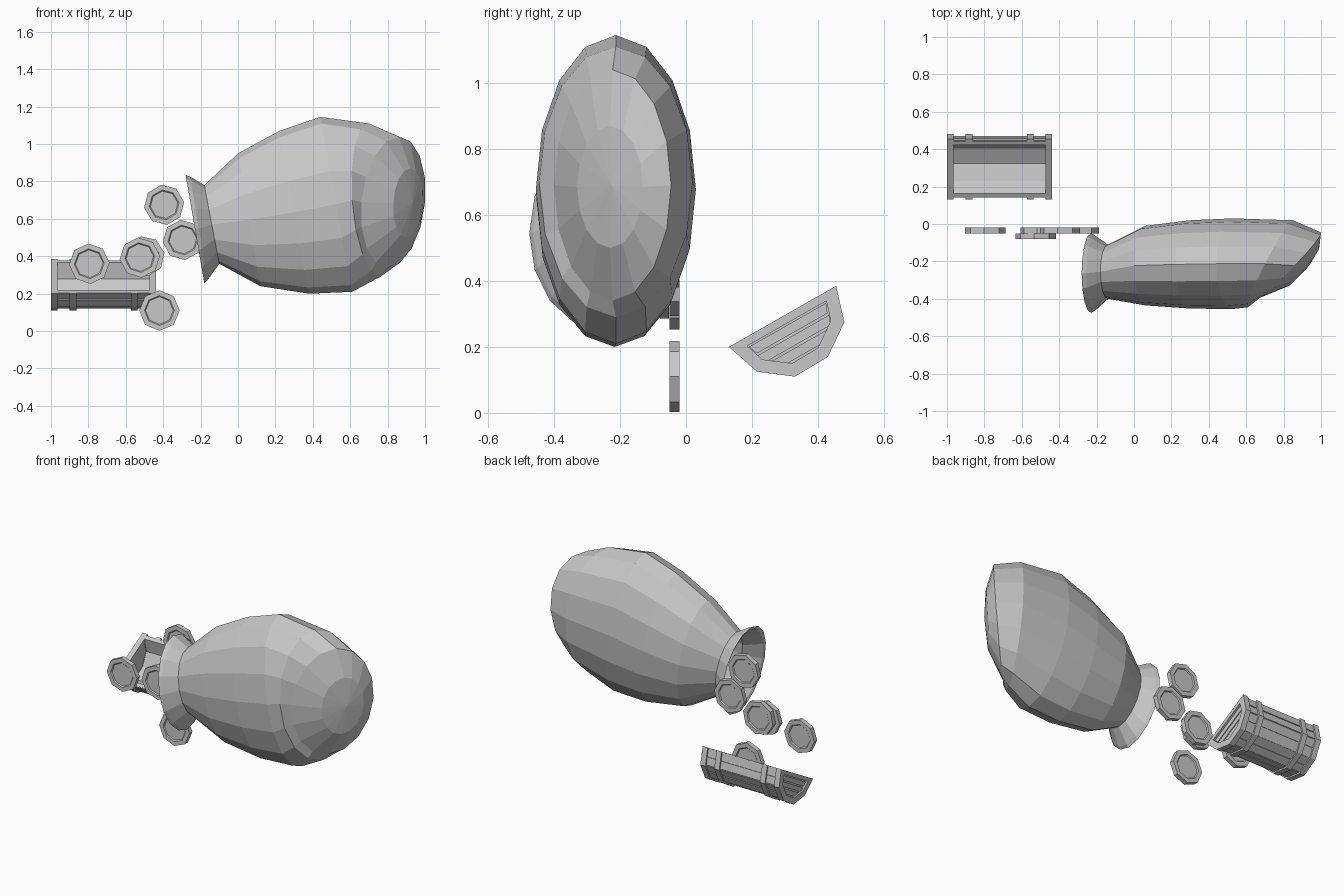
import bpy, bmesh, math
from mathutils import Vector

cube = bpy.data.objects.get("Cube")
if cube:
    bpy.data.objects.remove(cube, do_unlink=True)

# One plain grey for everything
grey = bpy.data.materials.new("plain_grey")
grey.use_nodes = True
grey.diffuse_color = (0.58, 0.58, 0.58, 1)
grey.node_tree.nodes["Principled BSDF"].inputs["Base Color"].default_value = grey.diffuse_color


def finish(name, bm):
    bmesh.ops.recalc_face_normals(bm, faces=bm.faces[:])
    mesh = bpy.data.meshes.new(name)
    bm.to_mesh(mesh)
    bm.free()
    mesh.materials.append(grey)
    obj = bpy.data.objects.new(name, mesh)
    bpy.context.collection.objects.link(obj)
    return obj


def bridge(bm, a, b):
    n = len(a)
    for i in range(n):
        bm.faces.new((a[i], a[(i + 1) % n], b[(i + 1) % n], b[i]))


# Sack: skin of oval rings, each (top x, top z, bottom x, bottom z, front y, back y, skew)
SIDES = 16
inner_rings = [
    (0.30, 0.95, 0.45, 0.35, -0.40, -0.05, 0),
    (0.00, 0.92, 0.12, 0.27, -0.42, -0.03, 0),
    (-0.165, 0.755, -0.09, 0.385, -0.385, -0.125, 0),
    (-0.27, 0.815, -0.175, 0.275, -0.46, -0.065, 0),
]
outer_rings = [
    (-0.28, 0.835, -0.18, 0.255, -0.475, -0.05, 0),
    (-0.255, 0.825, -0.165, 0.27, -0.465, -0.06, 0),
    (-0.18, 0.78, -0.10, 0.36, -0.40, -0.11, 0),
    (0.00, 0.95, 0.12, 0.24, -0.435, -0.01, 0),
    (0.22, 1.07, 0.38, 0.20, -0.452, 0.02, 0),
    (0.44, 1.145, 0.61, 0.21, -0.455, 0.03, 0),
    (0.70, 1.11, 0.76, 0.29, -0.445, 0.02, 0.12),
    (0.86, 1.04, 0.80, 0.34, -0.40, -0.045, 0.17),
    (0.92, 0.87, 0.90, 0.50, -0.33, -0.13, 0.08),
]


def oval(bm, tx, tz, bx, bz, y0, y1, skew):
    verts = []
    for i in range(SIDES):
        c = math.cos(math.tau * i / SIDES)
        s = math.sin(math.tau * i / SIDES)
        verts.append(bm.verts.new(((tx + bx) / 2 + c * (tx - bx) / 2 + s * skew,
                                   (y0 + y1) / 2 + s * (y1 - y0) / 2,
                                   (tz + bz) / 2 + c * (tz - bz) / 2)))
    return verts


bm = bmesh.new()
rings = [oval(bm, *r) for r in inner_rings + outer_rings]
for a, b in zip(rings, rings[1:]):
    bridge(bm, a, b)
bm.faces.new(rings[0])
tip = bm.verts.new((0.935, -0.225, 0.69))
for i in range(SIDES):
    bm.faces.new((rings[-1][i], rings[-1][(i + 1) % SIDES], tip))
finish("sack", bm)


# Coins: octagonal discs with a shallow recess on both faces
def coin(name, x, z, y, turn):
    bm = bmesh.new()
    loops = []
    for r, d in ((0.074, -0.009), (0.08, -0.015), (0.108, -0.015),
                 (0.108, 0.015), (0.08, 0.015), (0.074, 0.009)):
        loops.append([bm.verts.new((x + r * math.cos(math.radians(turn + 45 * k)), y + d,
                                    z + r * math.sin(math.radians(turn + 45 * k))))
                      for k in range(8)])
    for a, b in zip(loops, loops[1:]):
        bridge(bm, a, b)
    bm.faces.new(loops[0])
    bm.faces.new(loops[-1])
    finish(name, bm)


coins = [(-0.395, 0.675, -0.035, 8), (-0.295, 0.487, -0.035, 6),
         (-0.50, 0.40, -0.035, 10), (-0.525, 0.393, -0.066, 5),
         (-0.795, 0.36, -0.035, 3), (-0.42, 0.11, -0.035, 0)]
for n, c in enumerate(coins, 1):
    coin(f"coin_{n}", *c)


# Chest lid, lying upside down with its opening tilted to the front
arc = [Vector(p) for p in ((0.13, 0.20), (0.215, 0.125), (0.33, 0.11),
                           (0.43, 0.17), (0.48, 0.275), (0.455, 0.385))]
middle = (arc[0] + arc[-1]) / 2
along = (arc[-1] - arc[0]).normalized()
inward = Vector((along.y, -along.x))
X0, X1 = -1.0, -0.438


def scaled(s):
    return [middle + (p - middle) * s for p in arc]


def prism(bm, profile, x0, x1):
    a = [bm.verts.new((x0, p.x, p.y)) for p in profile]
    b = [bm.verts.new((x1, p.x, p.y)) for p in profile]
    bridge(bm, a, b)
    bm.faces.new(a)
    bm.faces.new(b)


def shell(bm, s_out, s_in, x0, x1):
    o, i = scaled(s_out), scaled(s_in)
    for k in range(len(arc) - 1):
        prism(bm, (o[k], o[k + 1], i[k + 1], i[k]), x0, x1)


bm = bmesh.new()
shell(bm, 0.92, 0.80, X0 + 0.02, X1 - 0.02)
finish("lid_shell", bm)

# Boards running the length of the lid
bm = bmesh.new()
o, i = scaled(0.95), scaled(0.91)
for k in range(len(arc) - 1):
    for f0, f1 in ((0.03, 0.47), (0.53, 0.97)):
        prism(bm, (o[k].lerp(o[k + 1], f0), o[k].lerp(o[k + 1], f1),
                   i[k].lerp(i[k + 1], f1), i[k].lerp(i[k + 1], f0)), X0 + 0.01, X1 - 0.01)
finish("lid_boards", bm)

# Raised bands around the lid
bm = bmesh.new()
for x in (X0 + 0.10, X1 - 0.135):
    shell(bm, 1.0, 0.90, x, x + 0.036)
finish("lid_bands", bm)

# End frames, recessed end panels and their slats
for side, x, d in (("right", X0, 1), ("left", X1, -1)):
    bm = bmesh.new()
    shell(bm, 1.0, 0.78, x, x + d * 0.036)
    ends = scaled(0.80)
    prism(bm, (ends[0], ends[-1], ends[-1] + inward * 0.025, ends[0] + inward * 0.025),
          x, x + d * 0.036)
    finish(f"end_frame_{side}", bm)

    bm = bmesh.new()
    prism(bm, scaled(0.85), x + d * 0.018, x + d * 0.034)
    finish(f"end_panel_{side}", bm)

    bm = bmesh.new()
    for depth, half in ((0.030, 0.135), (0.066, 0.125), (0.102, 0.095)):
        c = middle + inward * depth
        prism(bm, (c - along * half, c + along * half,
                   c + along * (half - 0.012) + inward * 0.029,
                   c - along * (half - 0.012) + inward * 0.029), x + d * 0.01, x + d * 0.02)
    finish(f"end_slats_{side}", bm)
